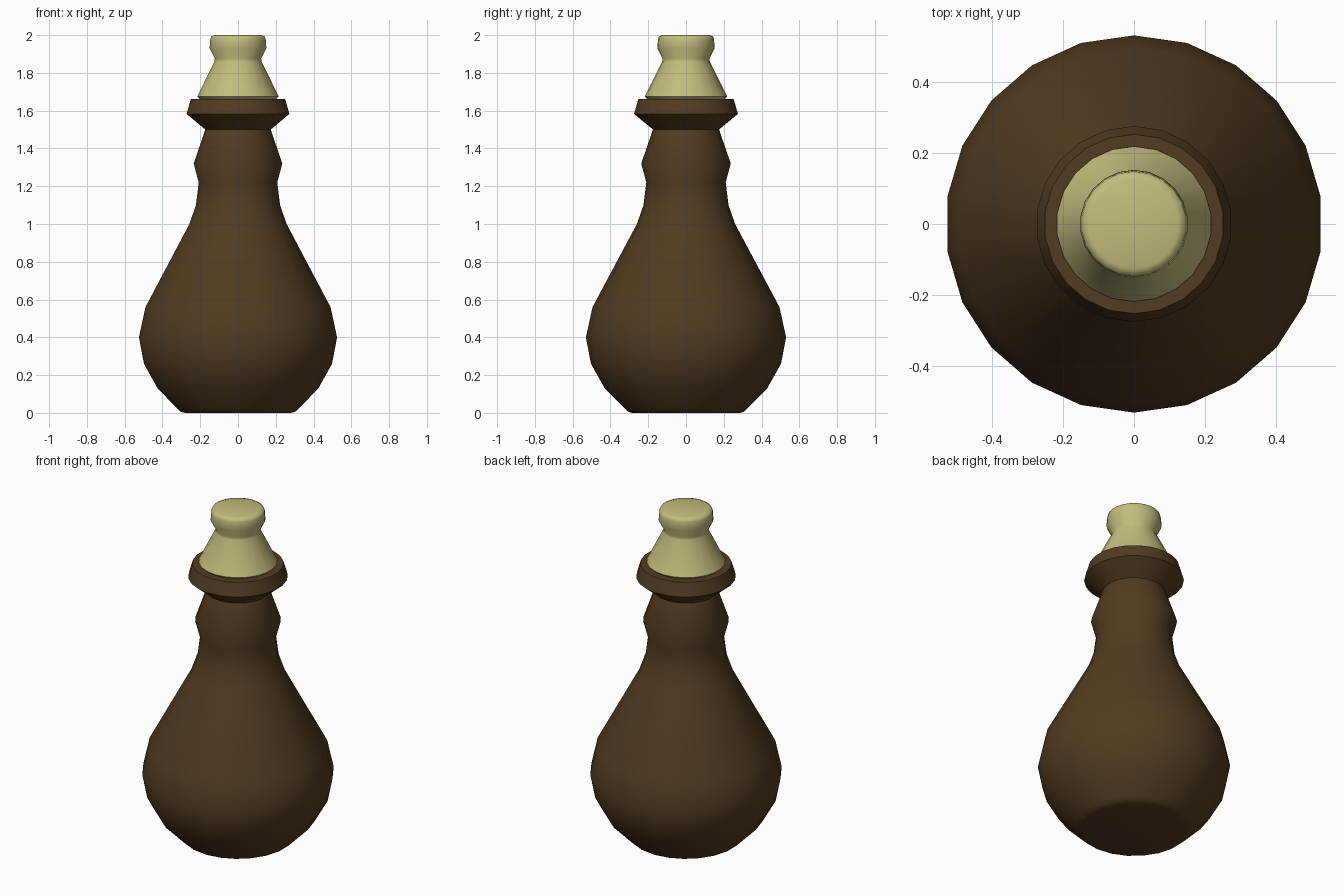
import bpy, math

if "Cube" in bpy.data.objects:
    bpy.data.objects.remove(bpy.data.objects["Cube"])

SIDES = 22


def material(name, color):
    m = bpy.data.materials.new(name)
    m.diffuse_color = color
    m.use_nodes = True
    m.node_tree.nodes["Principled BSDF"].inputs["Base Color"].default_value = m.diffuse_color
    return m


def lathe(name, profile, mat, angle):
    """Revolve (radius, z) points around z, capped at both ends."""
    verts = []
    for r, z in profile:
        for i in range(SIDES):
            a = math.pi / 2 + 2 * math.pi * i / SIDES
            verts.append((r * math.cos(a), r * math.sin(a), z))
    faces = [list(range(SIDES))[::-1]]
    for k in range(len(profile) - 1):
        for i in range(SIDES):
            j = (i + 1) % SIDES
            a, b = k * SIDES, (k + 1) * SIDES
            faces.append([a + i, a + j, b + j, b + i])
    faces.append([(len(profile) - 1) * SIDES + i for i in range(SIDES)])
    me = bpy.data.meshes.new(name)
    me.from_pydata(verts, [], faces)
    me.materials.append(mat)
    ob = bpy.data.objects.new(name, me)
    bpy.context.collection.objects.link(ob)
    bpy.ops.object.select_all(action='DESELECT')
    ob.select_set(True)
    bpy.context.view_layer.objects.active = ob
    bpy.ops.object.shade_smooth_by_angle(angle=math.radians(angle))
    return ob


brown = material("brown_glass", (0.085, 0.045, 0.015, 1))
cream = material("pale_cork", (0.55, 0.51, 0.21, 1))

# Bottle: rounded foot, belly, ringed neck and flared lip
lathe("bottle", [
    (0.285, 0), (0.31, 0.008), (0.33, 0.028), (0.43, 0.13), (0.503, 0.26),
    (0.53, 0.40), (0.495, 0.56), (0.26, 1.0), (0.225, 1.10), (0.21, 1.22),
    (0.237, 1.32), (0.175, 1.50), (0.275, 1.583), (0.252, 1.662)], brown, 50)

# Stopper: cone with a round knob
lathe("stopper", [
    (0.19, 1.655), (0.207, 1.663), (0.218, 1.675), (0.126, 1.86),
    (0.124, 1.875), (0.152, 1.93), (0.148, 1.98), (0.143, 1.993),
    (0.125, 2.0)], cream, 60)
